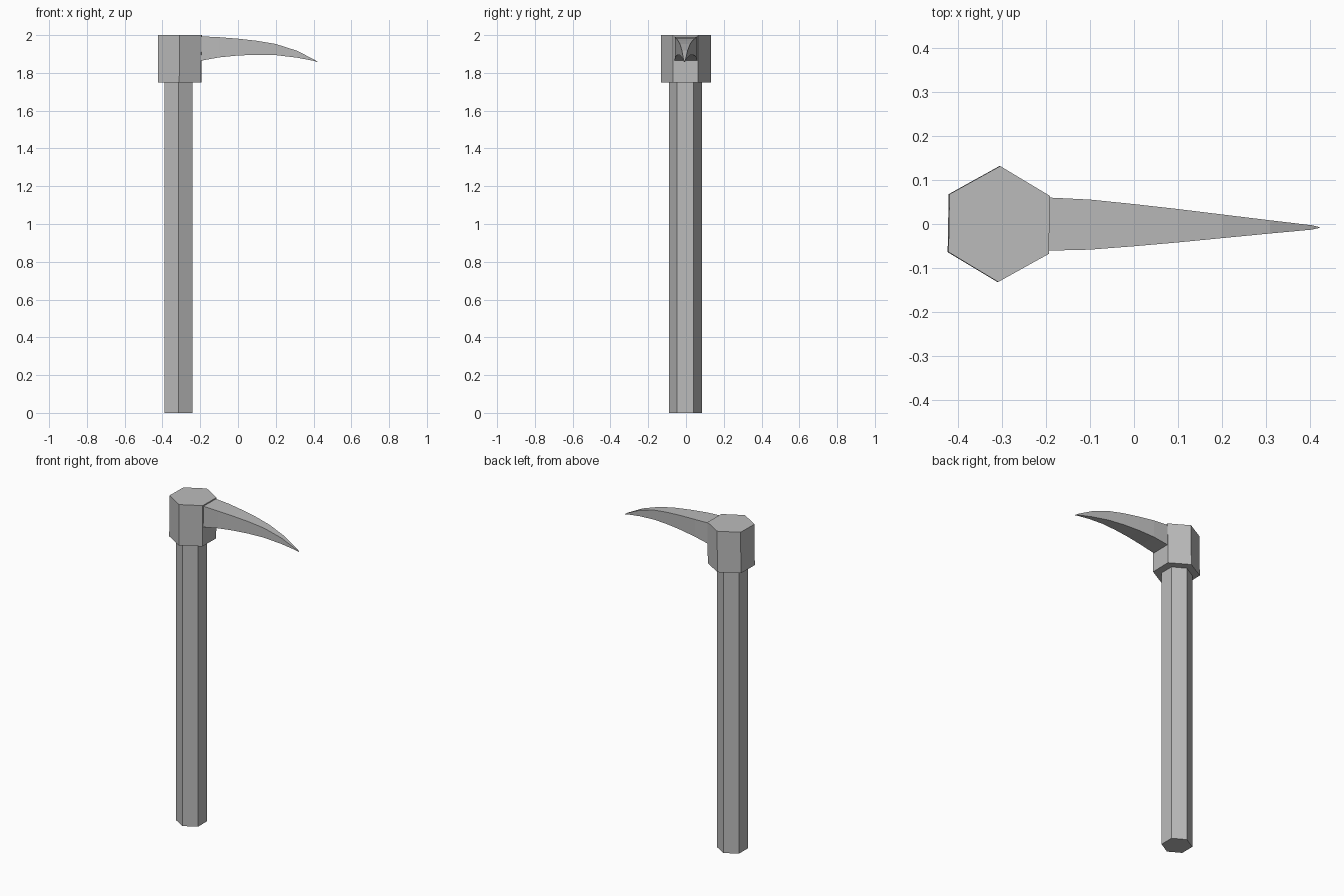
import bpy, bmesh, math

cube = bpy.data.objects.get("Cube")
if cube:
    bpy.data.objects.remove(cube, do_unlink=True)

grey = bpy.data.materials.new("plain grey")
grey.use_nodes = True
colour = (0.5, 0.5, 0.5, 1)
grey.diffuse_color = colour
grey.node_tree.nodes["Principled BSDF"].inputs["Base Color"].default_value = colour


def loft(name, rings):
    """Skin matching rings of points and cap both ends."""
    bm = bmesh.new()
    loops = [[bm.verts.new(p) for p in ring] for ring in rings]
    n = len(loops[0])
    for a, b in zip(loops, loops[1:]):
        for i in range(n):
            j = (i + 1) % n
            bm.faces.new((a[i], a[j], b[j], b[i]))
    bm.faces.new(loops[0])
    bm.faces.new(loops[-1])
    bmesh.ops.recalc_face_normals(bm, faces=bm.faces)
    mesh = bpy.data.meshes.new(name)
    bm.to_mesh(mesh)
    bm.free()
    mesh.materials.append(grey)
    obj = bpy.data.objects.new(name, mesh)
    bpy.context.collection.objects.link(obj)
    return obj


def hexagon(x, y, z, radius, turn=0):
    angles = [math.radians(90 + turn + 60 * k) for k in range(6)]
    return [(x + radius * math.cos(a), y + radius * math.sin(a), z) for a in angles]


# Six-sided handle and collar
loft("handle", [hexagon(-0.315, -0.003, z, 0.087) for z in (0, 1.8)])
loft("head_collar", [hexagon(-0.309, 0, 1.748, 0.132, -1),
                     hexagon(-0.307, 0, 2.0, 0.132, -1)])

# Curved blade: x, half width, bottom, top
sections = [
    (-0.21, 0.061, 1.862, 1.994),
    (-0.10, 0.057, 1.882, 1.989),
    (0.00, 0.048, 1.892, 1.981),
    (0.10, 0.038, 1.896, 1.970),
    (0.20, 0.027, 1.894, 1.953),
    (0.31, 0.015, 1.881, 1.918),
    (0.405, 0.005, 1.863, 1.870),
    (0.422, 0.001, 1.857, 1.859),
]
rings = []
for x, w, low, high in sections:
    y = -0.008 * (x + 0.21) / 0.63
    rings.append([(x, y - w, low), (x, y + w, low), (x, y + w, high), (x, y - w, high)])
loft("pick_blade", rings)
